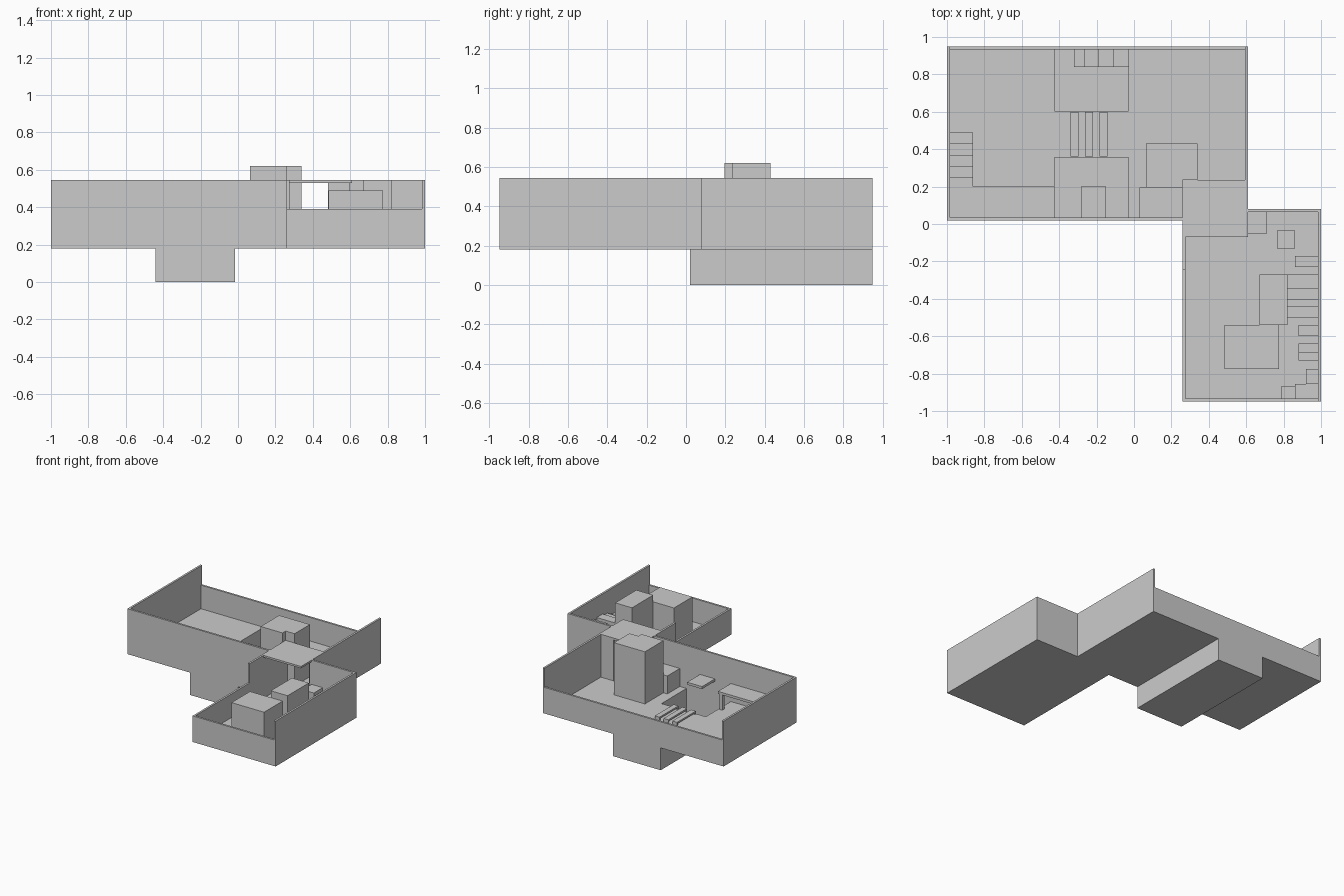
import bpy


def boxes(name, parts):
    """One object made of boxes given as (x0, x1, y0, y1, z0, z1)."""
    verts, faces = [], []
    for x0, x1, y0, y1, z0, z1 in parts:
        n = len(verts)
        verts += [(x, y, z) for z in (z0, z1)
                  for x, y in ((x0, y0), (x1, y0), (x1, y1), (x0, y1))]
        faces += [[n + i for i in f] for f in
                  ((3, 2, 1, 0), (4, 5, 6, 7), (0, 1, 5, 4),
                   (1, 2, 6, 5), (2, 3, 7, 6), (3, 0, 4, 7))]
    mesh = bpy.data.meshes.new(name)
    mesh.from_pydata(verts, [], faces)
    obj = bpy.data.objects.new(name, mesh)
    bpy.context.collection.objects.link(obj)
    return obj


T = 0.016                       # wall thickness
B, F = 0.18, 0.20               # floor underside and floor level
LOW, HIGH = 0.39, 0.545         # wall tops
PX0, PX1 = -0.425, -0.03        # pit opening in x

# Main room floor, leaving two pit openings with a crossing between
boxes("main_floor", [
    (-1, PX0, 0.02, 0.95, B, F),
    (PX1, 0.61, 0.02, 0.95, B, F),
    (PX0, PX1, 0.355, 0.605, B, F)])

# Main room walls: tall at front and sides, low at back
boxes("main_left_wall", [(-1, -1 + T, 0.02, 0.95, B, HIGH)])
boxes("main_front_wall", [(-1, 0.26, 0.02, 0.02 + T, B, HIGH)])
boxes("main_right_wall", [(0.61 - T, 0.61, 0.08, 0.95, B, HIGH)])
boxes("main_back_wall", [(-1, 0.61, 0.95 - T, 0.95, B, LOW)])

# Sunken pit shell
boxes("pit_floor", [(-0.44, -0.015, 0.02, 0.95, 0, 0.016)])
boxes("pit_walls", [
    (-0.44, PX0, 0.02, 0.95, 0, F),
    (PX1, -0.015, 0.02, 0.95, 0, F),
    (PX0, PX1, 0.02, 0.02 + T, 0, F),
    (PX0, PX1, 0.95 - T, 0.95, 0, F)])

# Stairs rising out of the pit
edges = (-0.32, -0.265, -0.19, -0.11, PX1)
boxes("pit_stairs", [(edges[i], edges[i + 1], 0.84, 0.935, 0.01, 0.05 + 0.037 * i)
                     for i in range(4)])

# Three low slats on the crossing, each on two end blocks
for i in range(3):
    x = -0.34 + 0.078 * i
    boxes(f"crossing_slat_{i + 1}", [
        (x, x + 0.042, 0.36, 0.60, 0.212, 0.225),
        (x, x + 0.042, 0.36, 0.372, F, 0.212),
        (x, x + 0.042, 0.588, 0.60, F, 0.212)])

# Raised ledge, its post and the stairs up to it
boxes("raised_ledge", [(-0.985, PX0, 0.035, 0.20, 0.325, 0.345)])
boxes("ledge_post", [(-0.46, -0.435, 0.17, 0.195, F, 0.325)])
boxes("ledge_stairs", [(-0.985, -0.86, 0.43 - 0.06 * i, 0.49 - 0.06 * i, F, F + 0.029 * (i + 1))
                       for i in range(4)] + [(-0.985, -0.86, 0.20, 0.25, F, 0.345)])
boxes("floating_platform", [(-0.283, -0.15, 0.035, 0.20, 0.325, 0.345)])
boxes("front_block", [(0.03, 0.26, 0.035, 0.195, F, 0.345)])

# Tall block, notched around the passage
boxes("tall_block", [(0.065, 0.26, 0.195, 0.43, F, 0.62),
                     (0.26, 0.34, 0.235, 0.43, F, 0.62)])

# Passage between the rooms
boxes("passage_roof", [(0.26, 0.61, -0.07, 0.235, 0.53, HIGH)])
boxes("passage_walls", [(0.48, 0.60, 0.22, 0.235, F, 0.53),
                        (0.26, 0.26 + T, 0.02, 0.235, F, 0.53)])

# Second room shell
boxes("side_room_floor", [(0.26, 1, -0.95, 0.02, B, F), (0.61, 1, 0.02, 0.08, B, F)])
boxes("side_room_right_wall", [(1 - T, 1, -0.95, 0.08, B, HIGH)])
boxes("side_room_back_wall", [(0.61 - T, 1, 0.08 - T, 0.08, B, HIGH)])
boxes("side_room_front_wall", [(0.26, 1, -0.95, -0.95 + T, B, LOW)])
boxes("side_room_left_wall", [(0.26, 0.26 + T, -0.95, -0.245, B, LOW),
                              (0.26, 0.26 + T, -0.245, 0.02, B, HIGH)])

# Second room blocks
boxes("wide_block", [(0.485, 0.775, -0.775, -0.54, F, 0.49)])
boxes("narrow_block", [(0.67, 0.82, -0.54, -0.27, F, HIGH)])
boxes("corner_shelf", [(0.61, 0.71, -0.05, 0.064, F, 0.35)])
boxes("square_platform", [(0.765, 0.86, -0.13, -0.035, 0.35, 0.37)])
boxes("wall_platform", [(0.86, 0.985, -0.23, -0.17, 0.365, 0.385)])

# Steps climbing from the front corner along the right wall
boxes("corner_steps", [(0.785, 0.86, -0.935, -0.87, F, 0.225),
                       (0.86, 0.985, -0.935, -0.855, F, 0.25),
                       (0.92, 0.985, -0.855, -0.775, F, 0.27)])
for i, (y0, y1) in enumerate(((-0.73, -0.69), (-0.69, -0.64), (-0.60, -0.54))):
    top = 0.29 + 0.02 * i
    boxes(f"wall_step_{i + 1}", [(0.88, 0.985, y0, y1, top - 0.02, top)])
ys = (-0.50, -0.44, -0.405, -0.345, -0.27)
boxes("upper_stairs", [(0.82, 0.985, ys[i], ys[i + 1], F, 0.335 + 0.016 * i)
                       for i in range(4)])
